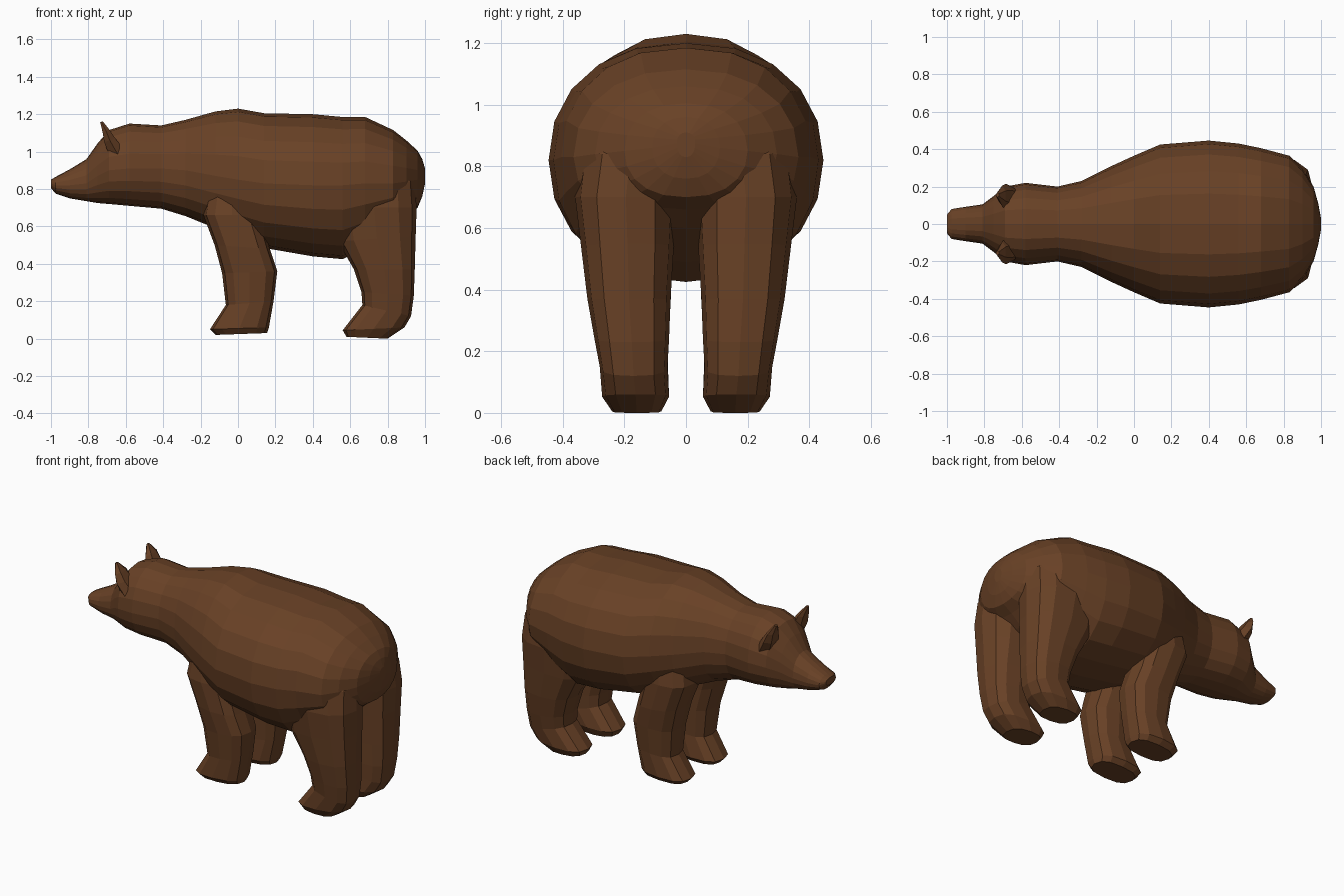
import bpy, bmesh, math

brown = bpy.data.materials.new("brown fur")
brown.diffuse_color = (0.14, 0.053, 0.019, 1)


def spow(v, p):
    return math.copysign(abs(v) ** p, v)


def loft(name, rings):
    """Skin a list of equal-length point rings, capping both ends."""
    bm = bmesh.new()
    loops = [[bm.verts.new(p) for p in ring] for ring in rings]
    n = len(loops[0])
    for a, b in zip(loops, loops[1:]):
        for i in range(n):
            j = (i + 1) % n
            bm.faces.new((a[i], a[j], b[j], b[i]))
    bm.faces.new(loops[0])
    bm.faces.new(loops[-1])
    bmesh.ops.recalc_face_normals(bm, faces=bm.faces)
    mesh = bpy.data.meshes.new(name)
    bm.to_mesh(mesh)
    bm.free()
    mesh.materials.append(brown)
    obj = bpy.data.objects.new(name, mesh)
    bpy.context.collection.objects.link(obj)
    return obj


def body_ring(x, bottom, mid, top, half, n=20):
    """Upright egg-shaped section with its widest point at height mid."""
    ring = []
    for i in range(n):
        a = math.tau * i / n
        s = math.sin(a)
        height = top - mid if s > 0 else mid - bottom
        ring.append((x, half * spow(math.cos(a), 0.86), mid + height * spow(s, 0.94)))
    return ring


def leg_ring(side, z0, z1, x0, x1, y0, y1, p, n=12):
    """Rounded section, boxier for small p; z0 is the front height, z1 the back."""
    ring = []
    for i in range(n):
        a = math.tau * i / n
        u, v = spow(math.cos(a), p), spow(math.sin(a), p)
        t = (u + 1) / 2
        ring.append((x0 + (x1 - x0) * t,
                     side * ((y0 + y1) / 2 + (y1 - y0) / 2 * v),
                     z0 + (z1 - z0) * t))
    return ring


# Head, neck and trunk: x, bottom, widest height, top, half width
trunk = [
    (-1.0, 0.805, 0.83, 0.85, 0.05),
    (-0.975, 0.775, 0.82, 0.865, 0.08),
    (-0.90, 0.75, 0.82, 0.905, 0.092),
    (-0.81, 0.735, 0.83, 0.96, 0.105),
    (-0.75, 0.725, 0.87, 1.045, 0.15),
    (-0.69, 0.72, 0.90, 1.115, 0.20),
    (-0.58, 0.71, 0.91, 1.15, 0.22),
    (-0.41, 0.695, 0.91, 1.14, 0.20),
    (-0.28, 0.655, 0.90, 1.17, 0.23),
    (-0.12, 0.59, 0.87, 1.215, 0.31),
    (0.00, 0.54, 0.85, 1.23, 0.365),
    (0.14, 0.485, 0.83, 1.205, 0.425),
    (0.40, 0.44, 0.82, 1.20, 0.446),
    (0.56, 0.425, 0.82, 1.185, 0.43),
    (0.68, 0.49, 0.83, 1.185, 0.405),
    (0.83, 0.60, 0.83, 1.115, 0.365),
    (0.90, 0.66, 0.84, 1.06, 0.295),
    (0.96, 0.70, 0.85, 1.005, 0.20),
    (0.985, 0.76, 0.86, 0.96, 0.11),
    (1.0, 0.83, 0.875, 0.91, 0.03),
]
loft("trunk_and_head", [body_ring(*s) for s in trunk])

# Legs from thigh to sole: front z, back z, x range, y range, roundness
hind = [
    (0.98, 0.96, 0.58, 0.85, 0.06, 0.29, 1.0),
    (0.84, 0.84, 0.53, 0.945, 0.015, 0.345, 0.85),
    (0.70, 0.70, 0.50, 0.955, 0.03, 0.36, 0.8),
    (0.52, 0.55, 0.535, 0.95, 0.04, 0.34, 0.75),
    (0.37, 0.37, 0.62, 0.945, 0.05, 0.32, 0.75),
    (0.25, 0.23, 0.66, 0.94, 0.055, 0.297, 0.75),
    (0.18, 0.12, 0.665, 0.925, 0.06, 0.28, 0.75),
    (0.045, 0.06, 0.56, 0.89, 0.055, 0.272, 0.75),
    (0.01, 0.00, 0.58, 0.80, 0.08, 0.24, 0.75),
]
fore = [
    (0.88, 0.88, -0.15, 0.09, 0.05, 0.29, 0.9),
    (0.66, 0.66, -0.185, 0.12, 0.03, 0.32, 0.75),
    (0.50, 0.48, -0.125, 0.17, 0.045, 0.31, 0.75),
    (0.35, 0.36, -0.085, 0.21, 0.05, 0.29, 0.75),
    (0.18, 0.20, -0.065, 0.19, 0.06, 0.27, 0.75),
    (0.05, 0.06, -0.15, 0.165, 0.055, 0.267, 0.75),
    (0.02, 0.03, -0.12, 0.155, 0.08, 0.24, 0.75),
]

# Ears: centre x, y, z, then half thickness and half width
ear = [
    (-0.64, 0.135, 0.98, 0.05, 0.06),
    (-0.685, 0.145, 1.06, 0.035, 0.07),
    (-0.705, 0.15, 1.11, 0.022, 0.055),
    (-0.73, 0.155, 1.16, 0.008, 0.012),
]


def ear_ring(side, x, y, z, thick, half):
    return [(x + thick * math.cos(a), side * (y + half * math.sin(a)), z + 0.3 * thick * math.cos(a))
            for a in (math.tau * i / 6 + math.pi / 6 for i in range(6))]


for side, word in ((1, "left"), (-1, "right")):
    loft("hind_leg_" + word, [leg_ring(side, *s) for s in hind])
    loft("front_leg_" + word, [leg_ring(side, *s) for s in fore])
    loft("ear_" + word, [ear_ring(side, *s) for s in ear])
